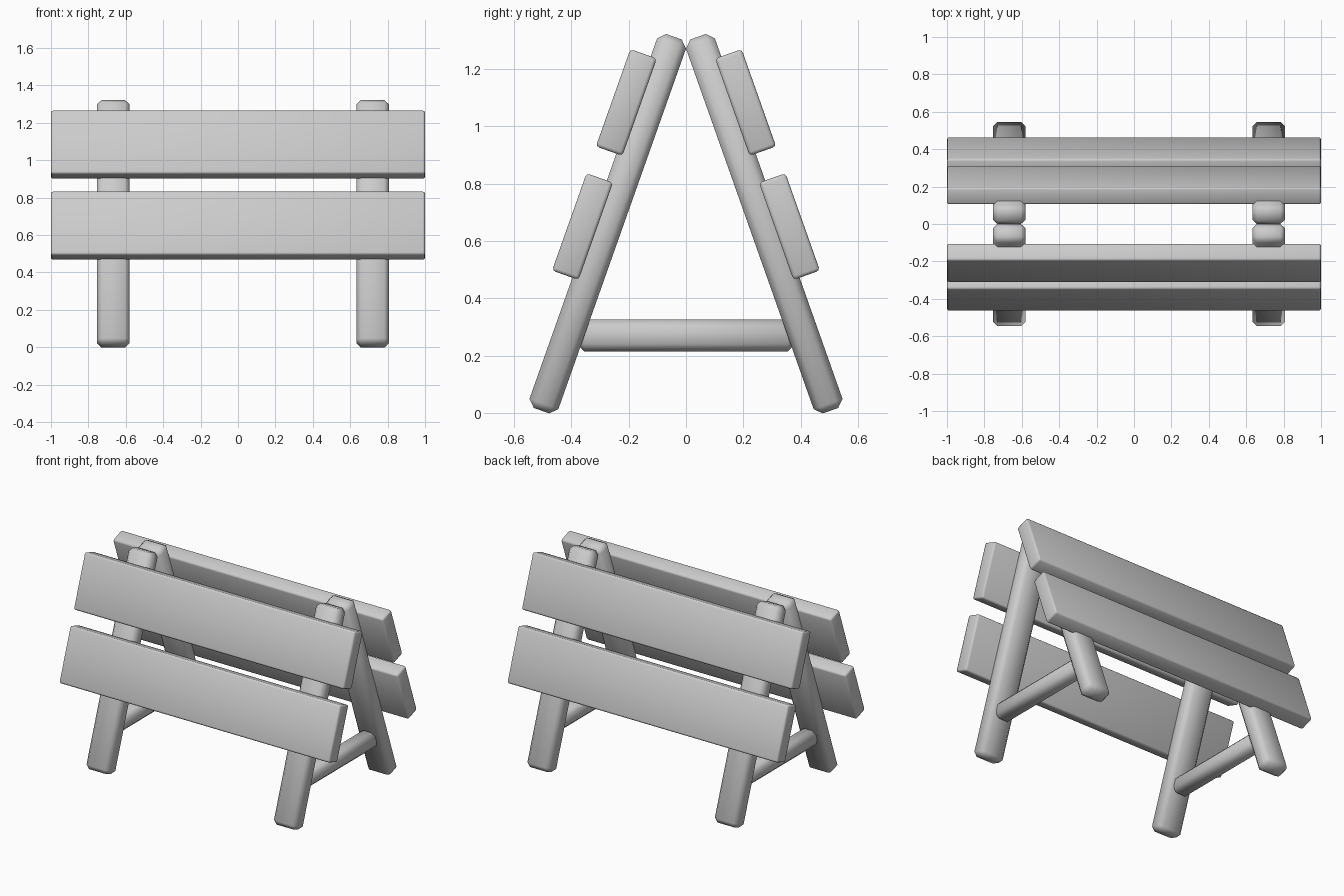
import bpy
import math

cube = bpy.data.objects.get("Cube")
if cube:
    bpy.data.objects.remove(cube, do_unlink=True)

GREY = (0.6, 0.6, 0.6, 1.0)
grey = bpy.data.materials.new("plain grey")
grey.use_nodes = True
grey.diffuse_color = GREY
grey.node_tree.nodes["Principled BSDF"].inputs["Base Color"].default_value = GREY

TILT = math.radians(19.5)
LEG_X = {"right": -0.667, "left": 0.72}


def beam(name, size, location, tilt=0, bevel=0.025, segments=1):
    """A timber with eased edges, tilted about the x axis."""
    bpy.ops.mesh.primitive_cube_add(size=1, location=location)
    obj = bpy.context.object
    obj.name = name
    obj.scale = size
    bpy.ops.object.transform_apply(location=False, rotation=False, scale=True)
    obj.rotation_euler.x = tilt
    mod = obj.modifiers.new("eased edges", 'BEVEL')
    mod.width = bevel
    mod.segments = segments
    bpy.ops.object.modifier_apply(modifier=mod.name)
    obj.data.materials.append(grey)
    bpy.ops.object.shade_smooth_by_angle(angle=math.radians(60))
    return obj


# Leaning legs and planks, mirrored front to back
for end, side in (("front", -1), ("back", 1)):
    lean = side * TILT
    for hand, x in LEG_X.items():
        beam(f"{end}_{hand}_leg", (0.175, 0.107, 1.384),
             (x, side * 0.273, 0.66), lean)
    for level, y, z in (("lower", 0.361, 0.65), ("upper", 0.208, 1.083)):
        beam(f"{end}_{level}_plank", (2.0, 0.098, 0.36),
             (0, side * y, z), lean, bevel=0.012, segments=2)

# Cross bars tying the front and back legs together
for hand, x in LEG_X.items():
    beam(f"{hand}_cross_bar", (0.11, 0.76, 0.11), (x, 0, 0.27))
